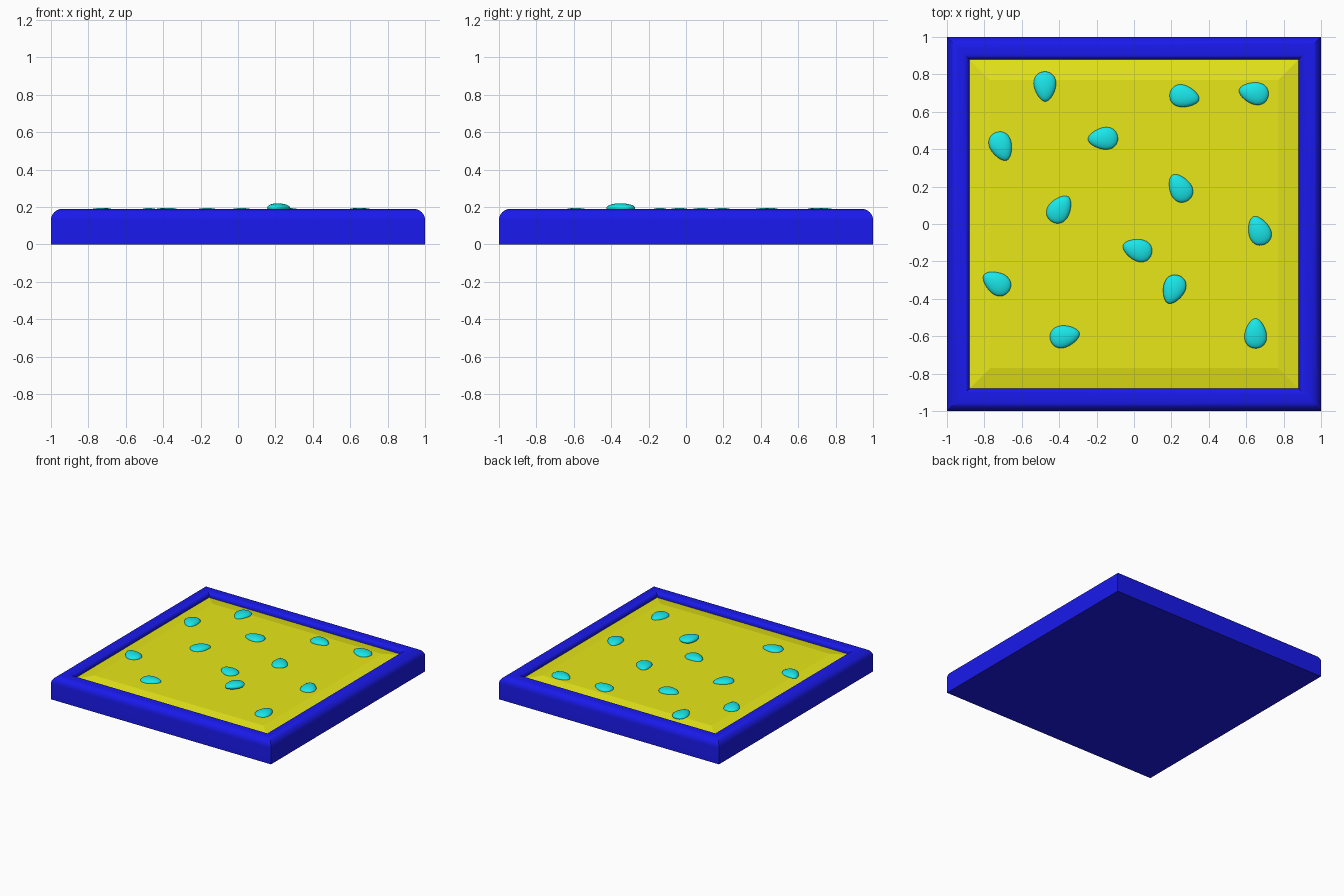
import bpy, bmesh
from math import sin, cos, pi, radians

if "Cube" in bpy.data.objects:
    bpy.data.objects.remove(bpy.data.objects["Cube"])


def material(name, color):
    m = bpy.data.materials.new(name)
    m.diffuse_color = (*color, 1)
    m.use_nodes = True
    m.node_tree.nodes["Principled BSDF"].inputs["Base Color"].default_value = m.diffuse_color
    return m


def finish(name, bm, mat, smooth_angle):
    bmesh.ops.recalc_face_normals(bm, faces=bm.faces)
    me = bpy.data.meshes.new(name)
    bm.to_mesh(me)
    bm.free()
    me.materials.append(mat)
    ob = bpy.data.objects.new(name, me)
    bpy.context.collection.objects.link(ob)
    bpy.ops.object.select_all(action='DESELECT')
    ob.select_set(True)
    bpy.context.view_layer.objects.active = ob
    bpy.ops.object.shade_smooth_by_angle(angle=radians(smooth_angle))
    return ob


def square_loft(name, profile, mat, smooth_angle):
    """Loft nested squares (half width, height), capped at both ends."""
    bm = bmesh.new()
    rings = [[bm.verts.new((sx * r, sy * r, z))
              for sx, sy in ((-1, -1), (1, -1), (1, 1), (-1, 1))]
             for r, z in profile]
    for a, b in zip(rings, rings[1:]):
        for i in range(4):
            j = (i + 1) % 4
            bm.faces.new((a[i], a[j], b[j], b[i]))
    bm.faces.new(rings[0])
    bm.faces.new(rings[-1])
    return finish(name, bm, mat, smooth_angle)


def arc(cx, cz, r, start, end, n=8):
    return [(cx + r * cos(radians(start + (end - start) * i / n)),
             cz + r * sin(radians(start + (end - start) * i / n)))
            for i in range(n + 1)]


blue = material("blue", (0.01, 0.01, 0.85))
yellow = material("yellow", (0.8, 0.8, 0.01))
cyan = material("cyan", (0.01, 0.8, 0.82))

# Tray with rounded rim
square_loft("tray_frame",
            [(1, 0)] + arc(0.94, 0.13, 0.06, 0, 90)
            + arc(0.91, 0.16, 0.03, 90, 180) + [(0.88, 0.08)],
            blue, 30)

# Inset panel with gently sloped border
square_loft("inset_panel",
            [(0.88, 0.08), (0.88, 0.15), (0.77, 0.17)], yellow, 5)


# Flattened egg-shaped pebbles: x, y, direction of narrow end, centre height
def pebble(index, x, y, angle, z=0.17):
    bm = bmesh.new()
    bmesh.ops.create_uvsphere(bm, u_segments=32, v_segments=16, radius=1)
    a = radians(angle)
    for v in bm.verts:
        u, w, h = v.co
        taper = 1 - 0.25 * u
        px, py = 0.08 * u, 0.058 * w * taper
        v.co = (x + px * cos(a) - py * sin(a),
                y + px * sin(a) + py * cos(a), z + 0.025 * h)
    finish(f"pebble_{index}", bm, cyan, 60)


for i, p in enumerate([
        (-0.476, 0.735, -88), (0.27, 0.682, -12), (0.64, 0.70, 168),
        (-0.71, 0.415, -68), (-0.166, 0.457, 183), (0.246, 0.193, 120),
        (-0.397, 0.08, 55), (0.018, -0.138, 162), (0.668, -0.035, 112),
        (-0.735, -0.315, 148), (0.212, -0.35, 248, 0.195),
        (-0.37, -0.60, 12), (0.65, -0.585, 90)]):
    pebble(i + 1, *p)
